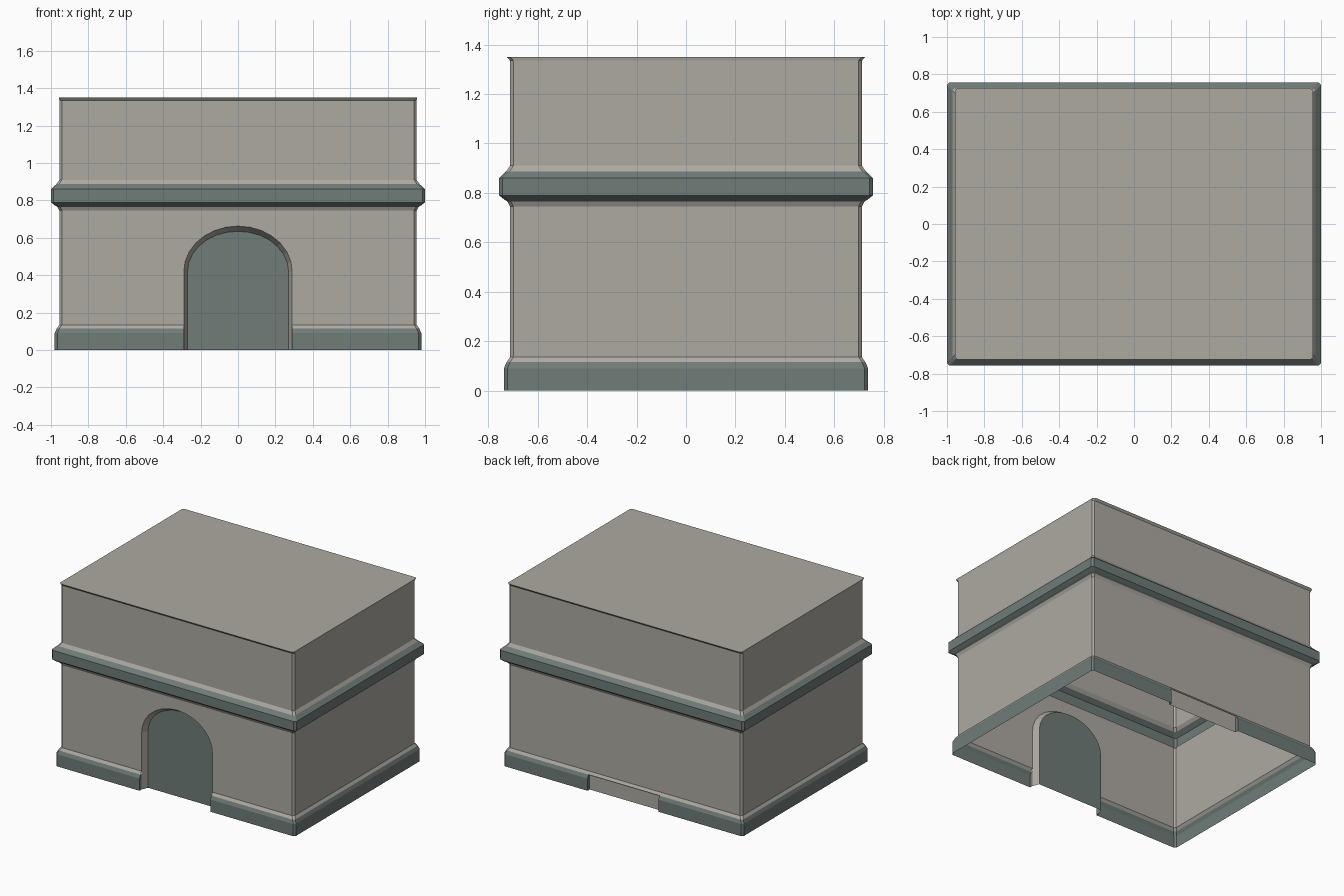
import bpy, math

if "Cube" in bpy.data.objects:
    bpy.data.objects.remove(bpy.data.objects["Cube"])

HX, HY, C = 0.955, 0.712, 0.014      # wall half sizes, corner chamfer
DOOR = 0.29                           # door half width


def material(name, rgb):
    m = bpy.data.materials.new(name)
    m.diffuse_color = (*rgb, 1)
    m.use_nodes = True
    m.node_tree.nodes["Principled BSDF"].inputs["Base Color"].default_value = m.diffuse_color
    return m


STONE = material("stone", (0.42, 0.40, 0.36))
TRIM = material("trim", (0.16, 0.20, 0.185))


def make(name, verts, faces, mats, idx=None):
    me = bpy.data.meshes.new(name)
    me.from_pydata(verts, [], faces)
    for m in mats:
        me.materials.append(m)
    if idx:
        for p, i in zip(me.polygons, idx):
            p.material_index = i
    ob = bpy.data.objects.new(name, me)
    bpy.context.collection.objects.link(ob)
    return ob


def path(ox, oy, kind):
    """Counter-clockwise plan outline: full ring, wall with a door gap, or right half."""
    x, y = HX + ox, HY + oy
    right = [(x - C, -y), (x, -y + C), (x, y - C), (x - C, y)]
    left = [(-px, -py) for px, py in right]
    if kind == "ring":
        return right + left
    if kind == "wall":
        return [(DOOR, -y)] + right + left + [(-DOOR, -y)]
    return [(DOOR, -y)] + right + [(DOOR, y)]


def loft(name, profile, mat, kind="ring", cap=False, ends=False):
    """Sweep (offset x, offset y, z) steps along the plan outline."""
    rows = [path(ox, oy, kind) for ox, oy, _ in profile]
    n = len(rows[0])
    verts = [(x, y, p[2]) for r, p in zip(rows, profile) for x, y in r]
    segs = n if kind == "ring" else n - 1
    faces = [(j * n + i, j * n + (i + 1) % n, (j + 1) * n + (i + 1) % n, (j + 1) * n + i)
             for j in range(len(rows) - 1) for i in range(segs)]
    if cap:
        faces.append([(len(rows) - 1) * n + i for i in range(n)])
    if ends:
        # close both strip ends back to the wall plane
        k, top = len(verts), profile[-1][2]
        verts += [(DOOR, -HY, 0), (DOOR, -HY, top), (DOOR, HY, 0), (DOOR, HY, top)]
        a = [j * n for j in range(len(rows))]
        b = [j * n + n - 1 for j in range(len(rows))]
        faces += [a + [k + 1, k], [k + 2, k + 3] + b[::-1]]
    return make(name, verts, faces, [mat])


# base moulding, interrupted at the front and back centre
base = loft("base_moulding",
            [(.025, .025, 0), (.025, .025, .09), (.014, .014, .115)],
            TRIM, "half", ends=True)
base.modifiers.new("mirror", "MIRROR").use_axis[0] = True

# lower walls with the door gap
loft("lower_walls",
     [(.014, .014, .115), (0, 0, .135), (0, 0, .745), (.01, .01, .765)], STONE, "wall")

# wall strip filling the gap in the back moulding
make("back_gap_wall",
     [(DOOR, HY, 0), (-DOOR, HY, 0), (-DOOR, HY, .135), (DOOR, HY, .135)],
     [(0, 1, 2, 3)], [STONE])

# band course around the middle
loft("band_course",
     [(.01, .01, .765), (.022, .022, .772), (.045, .045, .79),
      (.045, .045, .86), (.016, .016, .887)], TRIM)

# upper walls and flat roof with a small lip
loft("upper_walls_and_roof",
     [(.016, .016, .887), (0, 0, .91), (0, 0, 1.335), (.003, .013, 1.35)],
     STONE, cap=True)


# arched doorway: wall above the arch, reveal and recessed panel
def arch(w, h, y):
    pts = [(-w, y, 0)]
    for i in range(15):
        a = math.pi * (1 - i / 14)
        pts.append((w * math.cos(a), y, .42 + h * math.sin(a)))
    return pts + [(w, y, 0)]


outer, inner = arch(DOOR, .243, -HY), arch(.27, .215, -.665)
n = len(outer)
verts = outer + inner + [(p[0], -HY, .745) for p in outer[1:-1]]
faces, idx = [], []
for i in range(n - 1):                      # reveal
    faces.append((i, i + 1, n + i + 1, n + i))
    idx.append(0)
for i in range(1, n - 2):                   # wall above the arch
    t = 2 * n + i - 1
    faces.append((i, i + 1, t + 1, t))
    idx.append(0)
k = len(verts)                              # flare under the band
verts += [(-DOOR, -HY, .745), (DOOR, -HY, .745),
          (DOOR, -HY - .01, .765), (-DOOR, -HY - .01, .765)]
faces.append((k, k + 1, k + 2, k + 3))
idx.append(0)
faces.append([n + i for i in reversed(range(n))])   # door panel
idx.append(1)
make("arched_doorway", verts, faces, [STONE, TRIM], idx)
